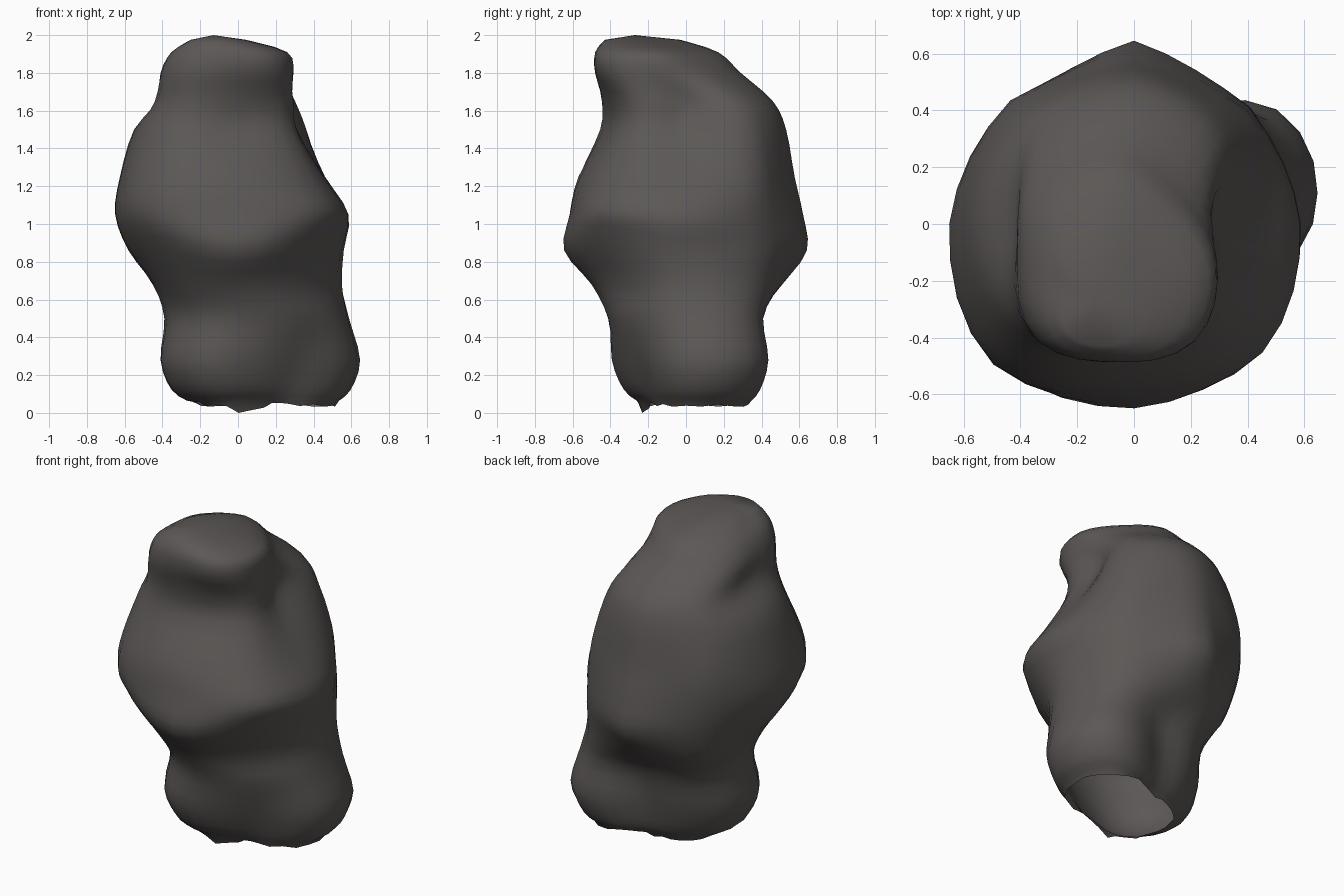
import bpy, bmesh, math, random
from mathutils import Vector

if "Cube" in bpy.data.objects:
    bpy.data.objects.remove(bpy.data.objects["Cube"])

random.seed(4)
SEG, STEP = 32, 3   # points around a ring, rings between two outlines


def catmull(a, b, c, d, t):
    return 0.5 * (2 * b + (c - a) * t + (2 * a - 5 * b + 4 * c - d) * t * t
                  + (3 * b - a - 3 * c + d) * t ** 3)


def polar(r, a):
    return Vector((r * math.cos(a), r * math.sin(a), 0))


def outline(z, cx, cy, radii, flat=0.0, lift=0.0):
    """Closed outline from 8 radii, counter-clockwise from +x in 45 degree steps.
    flat straightens the back sides; lift raises the front corners."""
    pts = []
    for i in range(SEG):
        k, t = divmod(i * 8 / SEG, 1)
        k = int(k)
        r = catmull(*[radii[(k + o) % 8] for o in (-1, 0, 1, 2)], t)
        a = math.tau * i / SEG
        chord = polar(radii[k], k * math.pi / 4).lerp(
            polar(radii[(k + 1) % 8], (k + 1) * math.pi / 4), t)
        back = 45 < math.degrees(a) < 135
        p = polar(r, a).lerp(chord, flat if back else 0.2 * flat)
        p += Vector((cx, cy, z))
        if math.sin(a) < 0:
            p.z += lift * math.sin(2 * a) ** 2
        pts.append(p)
    return pts


# Two-lobed foot
foot = [
    outline(0.05, 0.10, 0.0, (.40, .43, .26, .29, .34, .31, .20, .24)),
    outline(0.12, 0.10, 0.0, (.48, .51, .31, .35, .45, .42, .29, .28)),
    outline(0.28, 0.10, 0.0, (.53, .57, .34, .41, .51, .49, .36, .34)),
    outline(0.50, 0.10, 0.0, (.48, .52, .37, .46, .49, .46, .41, .40)),
]
# Bulging middle with an overhang at the front
middle = [
    outline(0.68, 0, 0, (.55, .57, .51, .52, .45, .48, .50, .48), .3),
    outline(0.86, 0, 0, (.56, .58, .64, .58, .58, .65, .645, .60), .6, .08),
    outline(1.05, 0, 0, (.585, .57, .62, .61, .65, .70, .615, .64), .6, .03),
    outline(1.25, 0, 0, (.46, .55, .575, .61, .625, .67, .56, .54), .6),
    outline(1.50, 0, 0, (.30, .48, .53, .55, .55, .57, .415, .40), .3),
]
# Knob leaning forward at the top
knob = [
    outline(1.65, 0, 0, (.26, .40, .46, .48, .42, .53, .42, .385), .2),
    outline(1.80, -.05, -.12, (.34, .34, .41, .41, .36, .41, .36, .39), .2),
    outline(1.91, -.07, -.17, (.33, .29, .34, .31, .28, .33, .31, .35), .2),
    outline(1.975, -.11, -.25, (.15, .16, .22, .17, .13, .18, .18, .18)),
]
levels = foot + middle + knob

# Smooth loft through the outlines
rings = []
for n in range(len(levels) - 1):
    a, d = levels[max(n - 1, 0)], levels[min(n + 2, len(levels) - 1)]
    for s in range(STEP):
        rings.append([catmull(a[i], levels[n][i], levels[n + 1][i], d[i], s / STEP)
                      for i in range(SEG)])
rings.append(levels[-1])

# Broken lower rim, left open underneath, with one chip reaching the ground
for p in rings[0]:
    p.z += random.uniform(-0.02, 0.015)
for i, z in enumerate((.035, 0.0, .012, .02, .028)):
    rings[0][21 + i].z = z

bm = bmesh.new()
verts = [[bm.verts.new(p) for p in ring] for ring in rings]
for low, high in zip(verts, verts[1:]):
    for i in range(SEG):
        j = (i + 1) % SEG
        bm.faces.new((low[i], low[j], high[j], high[i]))
tip = bm.verts.new((-.13, -.27, 2.0))
for i in range(SEG):
    bm.faces.new((verts[-1][i], verts[-1][(i + 1) % SEG], tip))
for f in bm.faces:
    f.smooth = True
mesh = bpy.data.meshes.new("boulder")
bm.to_mesh(mesh)
bm.free()

# Dark stone colour
stone = bpy.data.materials.new("dark_stone")
stone.diffuse_color = (0.105, 0.096, 0.092, 1)
stone.use_nodes = True
stone.node_tree.nodes["Principled BSDF"].inputs["Base Color"].default_value = stone.diffuse_color
mesh.materials.append(stone)
boulder = bpy.data.objects.new("boulder", mesh)
bpy.context.collection.objects.link(boulder)
